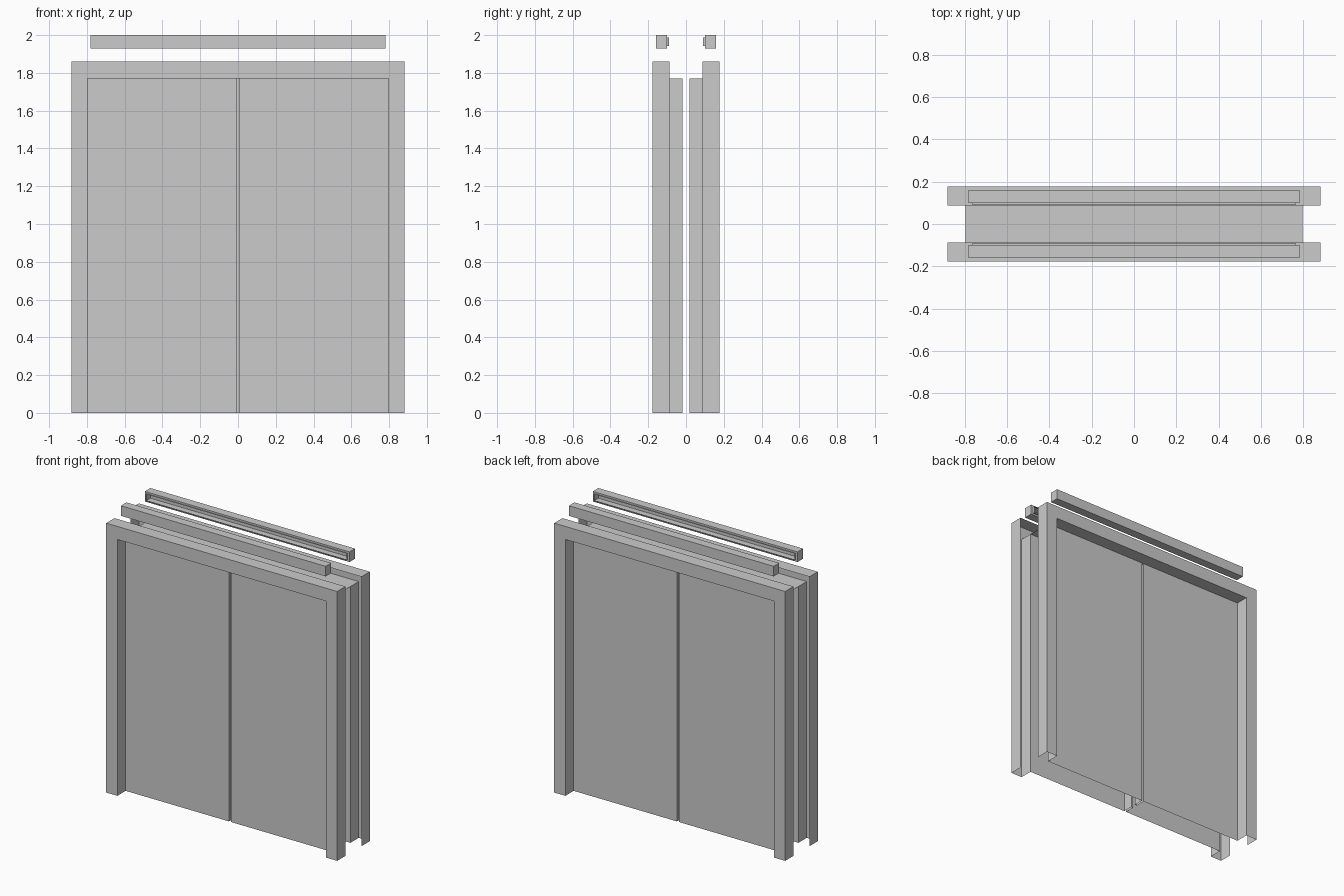
import bpy, bmesh

if "Cube" in bpy.data.objects:
    bpy.data.objects.remove(bpy.data.objects["Cube"])

W, H = 0.882, 1.86        # frame outer half width, height
JW, JH = 0.797, 1.77      # opening half width, height
YO, YI = 0.178, 0.088     # outer and inner depth of each frame
GAP, SEAM = 0.008, 0.018  # half width of the door gap, depth of its bottom


def finish(name, bm):
    bmesh.ops.remove_doubles(bm, verts=bm.verts, dist=1e-5)
    bmesh.ops.recalc_face_normals(bm, faces=bm.faces)
    me = bpy.data.meshes.new(name)
    bm.to_mesh(me)
    bm.free()
    ob = bpy.data.objects.new(name, me)
    bpy.context.collection.objects.link(ob)
    return ob


def strip(bm, a, b, closed=False):
    """Quads between two matching point paths."""
    va = [bm.verts.new(p) for p in a]
    vb = [bm.verts.new(p) for p in b]
    n = len(a)
    for i in range(n if closed else n - 1):
        j = (i + 1) % n
        bm.faces.new((va[i], va[j], vb[j], vb[i]))


def arch(w, h, y):
    return [(-w, y, 0), (-w, y, h), (w, y, h), (w, y, 0)]


def rect(w, z0, z1, y):
    return [(-w, y, z0), (w, y, z0), (w, y, z1), (-w, y, z1)]


for side, s in (("front", -1), ("back", 1)):
    # Door frame: folded sheet, open towards the doors and at the floor
    bm = bmesh.new()
    loops = [arch(W, H, s * YI), arch(W, H, s * YO),
             arch(JW, JH, s * YO), arch(JW, JH, s * YI)]
    for a, b in zip(loops, loops[1:]):
        strip(bm, a, b)
    finish(side + "_door_frame", bm)

    # Sliding door leaves: face sheet with a return at the centre
    for hand, h in (("left", -1), ("right", 1)):
        bm = bmesh.new()
        path = [(h * JW, s * YI), (h * GAP, s * YI), (h * GAP, s * SEAM)]
        strip(bm, [(x, y, 0) for x, y in path], [(x, y, JH) for x, y in path])
        finish(f"{side}_{hand}_door_leaf", bm)

    # Seam strip closing the gap between leaves
    bm = bmesh.new()
    strip(bm, [(-GAP, s * SEAM, 0), (GAP, s * SEAM, 0)],
          [(-GAP, s * SEAM, JH), (GAP, s * SEAM, JH)])
    finish(side + "_door_seam", bm)

    # Indicator bar housing: stepped lip, open on the inner side
    bm = bmesh.new()
    loops = [rect(0.782, 1.93, 2.0, s * 0.16), rect(0.782, 1.93, 2.0, s * 0.1),
             rect(0.768, 1.942, 1.988, s * 0.1), rect(0.764, 1.942, 1.988, s * 0.09)]
    for a, b in zip(loops, loops[1:]):
        strip(bm, a, b, closed=True)
    bm.faces.new([bm.verts.new(p) for p in loops[0]])
    finish(side + "_header_bar", bm)

# Ceiling plate over the doors
bm = bmesh.new()
strip(bm, [(-JW, -YI, JH), (JW, -YI, JH)], [(-JW, YI, JH), (JW, YI, JH)])
finish("door_top_plate", bm)
